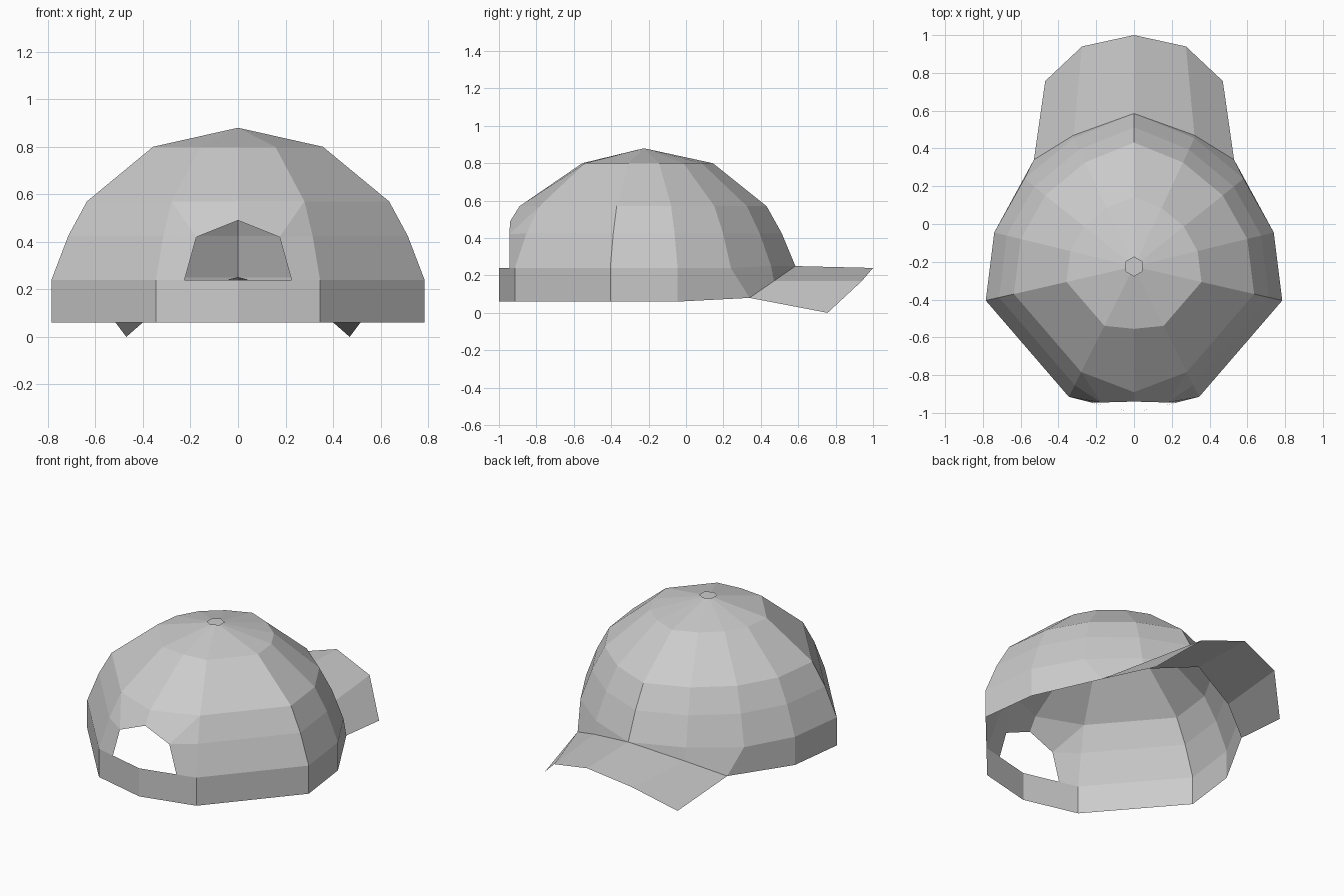
import bpy, bmesh, math
from mathutils import Vector

cube = bpy.data.objects.get("Cube")
if cube:
    bpy.data.objects.remove(cube, do_unlink=True)

# One plain cloth colour
cloth = bpy.data.materials.new("light_grey_cloth")
cloth.use_nodes = True
cloth.diffuse_color = (0.6, 0.6, 0.6, 1)
cloth.node_tree.nodes["Principled BSDF"].inputs["Base Color"].default_value = cloth.diffuse_color


def add_part(name, faces, mirrored=True):
    """Build flat faces from corner points, welded and mirrored across x."""
    bm = bmesh.new()
    for corners in faces:
        bm.faces.new([bm.verts.new(c) for c in corners])
    bmesh.ops.remove_doubles(bm, verts=bm.verts[:], dist=0.001)
    bmesh.ops.recalc_face_normals(bm, faces=bm.faces[:])
    if sum(f.normal.z * f.calc_area() for f in bm.faces) < -0.001:
        bmesh.ops.reverse_faces(bm, faces=bm.faces[:])
    mesh = bpy.data.meshes.new(name)
    bm.to_mesh(mesh)
    bm.free()
    mesh.materials.append(cloth)
    obj = bpy.data.objects.new(name, mesh)
    bpy.context.collection.objects.link(obj)
    if mirrored:
        mirror = obj.modifiers.new("mirror", "MIRROR")
        mirror.use_clip = True
        mirror.merge_threshold = 0.001
    return obj


def strips(low, high):
    return [(low[i], low[i + 1], high[i + 1], high[i]) for i in range(len(low) - 1)]


# Half outline of the crown, from back centre round to front centre
outline = [(0, -1), (0.345, -0.915), (0.785, -0.405), (0.74, -0.045),
           (0.58, 0.24), (0.32, 0.455), (0, 0.585)]
apex = Vector((0, -0.225, 0.88))


def ring(scale, z):
    return [Vector((x * scale, apex.y + (y - apex.y) * scale, z)) for x, y in outline]


base, middle, upper, top = ring(1, 0.24), ring(0.91, 0.425), ring(0.81, 0.57), ring(0.455, 0.8)
base[-1].z = base[-2].z = 0.25
upper[0].y, top[0].y = -0.89, -0.555

# Lower rim, rising at the front where the brim is sewn on
rim = [Vector((v.x, v.y, 0.06)) for v in base[:4]]
brim_inner = [Vector((0.53, 0.34, 0.08)), Vector((0.32, 0.47, 0.17)), base[-1]]

# Half of the adjustment opening at the back
hole = [Vector((0.225, -0.945, 0.24)), Vector((0.175, -0.945, 0.42)), Vector((0, -0.94, 0.49))]

# Crown panels
crown = strips(base[1:], middle[1:]) + strips(middle[1:], upper[1:]) + strips(upper, top)
crown += [(top[i], top[i + 1], apex) for i in range(len(top) - 1)]
crown += [(base[1], middle[1], hole[1], hole[0]),
          (middle[1], upper[1], hole[1]),
          (hole[1], upper[1], upper[0], hole[2])]
add_part("crown", crown)

# Head band, with the strap under the opening
lower = rim + brim_inner
band = strips(lower[1:6], base[1:6])
band += [(rim[0], rim[1], base[1], hole[0], base[0]),
         (brim_inner[1], brim_inner[2], base[5])]
add_part("head_band", band)

# Curved brim
brim_outer = [Vector((0.47, 0.757, 0)), Vector((0.275, 0.94, 0.17)), Vector((0, 1, 0.24))]
add_part("brim", strips(brim_inner, brim_outer))

# Flat six-sided button on the top
button = [apex + Vector((math.sin(a) * 0.053, math.cos(a) * 0.053, 0.002))
          for a in (i * math.pi / 3 for i in range(6))]
add_part("top_button", [button[::-1]], mirrored=False)
